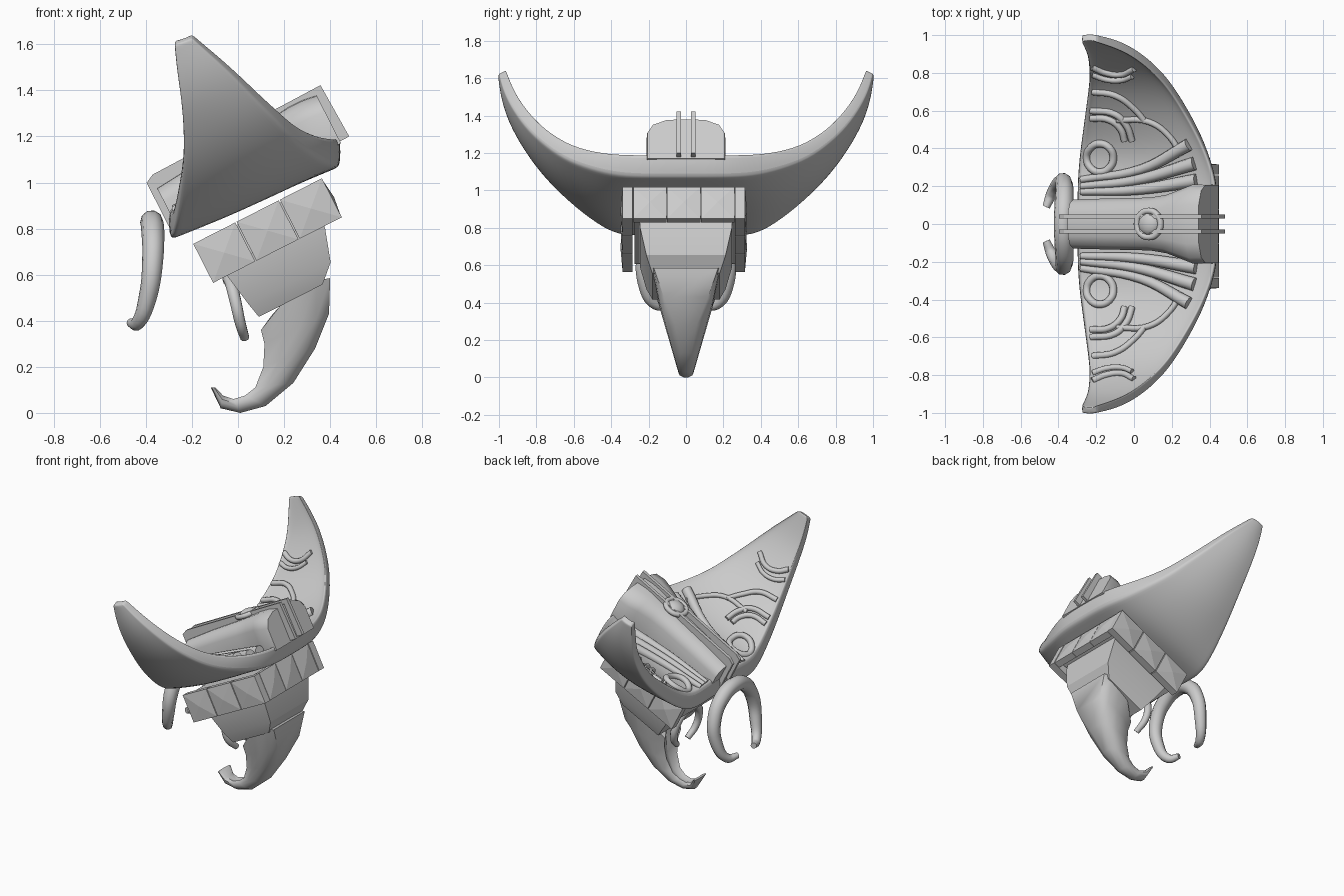
import bpy, bmesh, math
from mathutils import Vector

if "Cube" in bpy.data.objects:
    bpy.data.objects.remove(bpy.data.objects["Cube"])

grey = bpy.data.materials.new("plain grey")
grey.use_nodes = True
grey.diffuse_color = (0.6, 0.6, 0.6, 1)
grey.node_tree.nodes["Principled BSDF"].inputs["Base Color"].default_value = (0.6, 0.6, 0.6, 1)

TILT = math.radians(27)
parts = []


def tilted(u, y, v):
    """Point in the tilted frame of the helmet: u runs backward, v upward."""
    c, s = math.cos(TILT), math.sin(TILT)
    return Vector((u * c - v * s, y, u * s + v * c))


def finish(obj, angle=40):
    obj.data.materials.append(grey)
    parts.append((obj, angle))
    return obj


def from_bmesh(name, bm, angle=40):
    bmesh.ops.recalc_face_normals(bm, faces=bm.faces)
    mesh = bpy.data.meshes.new(name)
    bm.to_mesh(mesh)
    bm.free()
    obj = bpy.data.objects.new(name, mesh)
    bpy.context.collection.objects.link(obj)
    return finish(obj, angle)


def loft(name, rings, angle=40, subdivide=0):
    bm = bmesh.new()
    loops = [[bm.verts.new(p) for p in ring] for ring in rings]
    n = len(loops[0])
    for a, b in zip(loops, loops[1:]):
        for i in range(n):
            j = (i + 1) % n
            bm.faces.new((a[i], a[j], b[j], b[i]))
    bm.faces.new(loops[0])
    bm.faces.new(loops[-1])
    obj = from_bmesh(name, bm, angle)
    if subdivide:
        mod = obj.modifiers.new("smooth", 'SUBSURF')
        mod.levels = mod.render_levels = subdivide
    return obj


def box_ring(u0, u1, w, v):
    return [tilted(u0, -w, v), tilted(u1, -w, v), tilted(u1, w, v), tilted(u0, w, v)]


def tube(name, points, radii, closed=False):
    data = bpy.data.curves.new(name, 'CURVE')
    data.dimensions = '3D'
    data.bevel_depth = 1
    data.bevel_resolution = 3
    data.resolution_u = 6
    data.use_fill_caps = True
    spline = data.splines.new('BEZIER')
    spline.bezier_points.add(len(points) - 1)
    for bp, p, r in zip(spline.bezier_points, points, radii):
        bp.co = p
        bp.radius = r
        bp.handle_left_type = bp.handle_right_type = 'AUTO'
    spline.use_cyclic_u = closed
    obj = bpy.data.objects.new(name, data)
    bpy.context.collection.objects.link(obj)
    bpy.ops.object.select_all(action='DESELECT')
    obj.select_set(True)
    bpy.context.view_layer.objects.active = obj
    bpy.ops.object.convert(target='MESH')
    return finish(bpy.context.view_layer.objects.active, 50)


# Crescent hat: half stations of y, front x, front z, back x, back z, thickness, lean
STATIONS = [
    (0, -.3, .765, .445, 1.195, .125, 0), (.2, -.3, .755, .445, 1.195, .125, 0),
    (.36, -.29, .745, .405, 1.195, .12, 12), (.51, -.27, .84, .345, 1.205, .1, 25),
    (.66, -.25, .97, .26, 1.24, .085, 36), (.77, -.235, 1.085, .185, 1.305, .07, 43),
    (.86, -.235, 1.21, .1, 1.38, .065, 50), (.94, -.245, 1.35, -.01, 1.485, .055, 58),
    (.98, -.265, 1.48, -.11, 1.57, .05, 63), (.997, -.275, 1.59, -.19, 1.635, .04, 65),
    (1, -.275, 1.6, -.2, 1.645, .04, 65)]
INNER = []
rings = []
for y, xf, zf, xb, zb, t, lean in STATIONS:
    a = math.radians(lean)
    out = Vector((0, math.sin(a), -math.cos(a)))
    front_out = Vector((xf, y, zf))
    back_in = Vector((xb, y - out.y * t, zb))
    front_in, back_out = front_out - out * t, back_in + out * t
    INNER.append((front_in.y, xf, front_in.z, xb, back_in.z))
    ring = []
    for s, lip in ((0, 0), (.03, 0), (.06, .12), (.3, .15), (.5, .15), (.7, .15),
                   (.94, .12), (.97, 0), (1, 0)):
        ring.append(front_in.lerp(back_in, s) + out * lip * t)
    chord = (front_out - back_out).length
    for s in (1, .97, .75, .5, .25, .03, 0):
        bulge = .32 * chord * s * (1 - s) * min(1, lean / 30)
        ring.append(back_out.lerp(front_out, 1 - s) + out * bulge)
    rings.append(ring)
mirrored = [[Vector((p.x, -p.y, p.z)) for p in r] for r in reversed(rings[1:])]
loft("crescent_hat", mirrored + rings, 45, 2)


def hat_surface(x, y, side=1):
    """Point on the concave inside of the hat."""
    for p, q in zip(INNER, INNER[1:]):
        if y <= q[0]:
            break
    k = (y - p[0]) / (q[0] - p[0])
    _, xf, zf, xb, zb = (m + (n - m) * k for m, n in zip(p, q))
    return Vector((x, y * side, zf + (zb - zf) * (x - xf) / (xb - xf) - .004))


# Raised ornaments inside each wing of the hat
ORNAMENTS = {
    "inner_rib": ([(-.28, .17), (0, .18), (.33, .23)], .018, .036),
    "middle_rib": ([(-.28, .2), (0, .23), (.32, .32)], .018, .036),
    "outer_rib": ([(-.28, .235), (.04, .29), (.29, .42)], .018, .034),
    "long_arc": ([(-.22, .7), (-.1, .68), (0, .61), (.06, .54)], .018, .016),
    "back_arc": ([(-.09, .55), (.08, .54), (.19, .46), (.25, .36)], .016, .016),
    "upper_hook": ([(-.23, .6), (-.1, .58), (-.04, .52), (-.01, .44)], .018, .018),
    "lower_hook": ([(-.23, .56), (-.13, .55), (-.07, .5), (-.05, .44)], .018, .018),
    "tip_swirl": ([(-.22, .83), (-.15, .8), (-.07, .79), (0, .82)], .018, .016),
    "tip_swirl_low": ([(-.22, .79), (-.15, .765), (-.07, .76), (-.01, .78)], .016, .014)}
circle = [i * math.tau / 8 for i in range(8)]
for side, label in ((1, "left"), (-1, "right")):
    for name, (path, r0, r1) in ORNAMENTS.items():
        n = len(path) - 1
        tube(f"{label}_{name}", [hat_surface(x, y, side) for x, y in path],
             [r0 + (r1 - r0) * i / n for i in range(n + 1)])
    tube(f"{label}_ring", [hat_surface(-.18 + .07 * math.cos(a), .35 + .075 * math.sin(a), side)
                           for a in circle], [.02] * 8, True)

# Central crest: rounded body, widening to the back
crest = []
for u, w, top in ((.13, .13, 1.03), (.35, .135, 1.05), (.6, .14, 1.065), (.7, .155, 1.075),
                  (.79, .185, 1.085), (.86, .21, 1.085), (.93, .207, 1.075)):
    profile = [(-1, 0), (-1, .65), (-.85, .86), (-.5, .98), (0, 1),
               (.5, .98), (.85, .86), (1, .65), (1, 0)]
    crest.append([tilted(u, w * a, .84 + (top - .84) * h) for a, h in profile])
loft("crest_body", crest)
for side, label in ((1, "left"), (-1, "right")):
    loft(f"{label}_crest_fin", [[tilted(u, side * y, v) for u, v in
         ((.1, .84), (.1, 1.07), (.14, 1.09), (.965, 1.105), (.975, .85))] for y in (.028, .05)], 20)

# Round boss on the crest
bm = bmesh.new()
bmesh.ops.create_uvsphere(bm, u_segments=24, v_segments=12, radius=.06)
for v in bm.verts:
    v.co = tilted(.64 + v.co.x, v.co.y, 1.08 + v.co.z * .6)
from_bmesh("crest_boss", bm)
tube("crest_boss_ring", [tilted(.64 + .07 * math.cos(a), .07 * math.sin(a), 1.085)
                         for a in circle], [.017] * 8, True)


# Studded headband: square blocks with shallow pyramid faces
def stud(name, corner, along, outward, size, depth):
    up = Vector((0, 0, 1))
    bm = bmesh.new()
    base, face = [], []
    for a, h in ((0, 0), (1, 0), (1, 1), (0, 1)):
        p = corner + along * (size * a) + up * (.19 * h)
        base.append(bm.verts.new(p))
        face.append(bm.verts.new(p + outward * depth))
    tip = bm.verts.new(corner + along * size / 2 + up * .095 + outward * (depth + .012))
    bm.faces.new(base)
    for i in range(4):
        j = (i + 1) % 4
        bm.faces.new((base[i], base[j], face[j], face[i]))
        bm.faces.new((face[i], face[j], tip))
    for v in bm.verts:
        v.co = tilted(*v.co)
    from_bmesh(name, bm, 8)


SHIFT = -.012
for i in range(3):
    for side, label in ((1, "left"), (-1, "right")):
        stud(f"{label}_stud_{i + 1}", Vector((.16 + .211 * i, SHIFT + side * .275, .552)),
             Vector((1, 0, 0)), Vector((0, side, 0)), .205, .052)
    stud(f"back_stud_{i + 1}", Vector((.74, SHIFT - .27 + .181 * i, .552)),
         Vector((0, 1, 0)), Vector((1, 0, 0)), .178, .045)

# Head inside the band and tapered neck
loft("head_core", [box_ring(.18, .74, .275, .59), box_ring(.18, .74, .275, .73)], 20)
loft("neck_collar", [box_ring(.22, .71, .25, .6), box_ring(.23, .7, .245, .54),
                     box_ring(.255, .655, .212, .4), box_ring(.27, .58, .18, .33)], 25)

# Hooked beak: front point, back point and back breadth of each section;
# the width grows with height and the upper rim arches over the neck
BEAK = [((.10, .36), (.40, .585), .85), ((.115, .30), (.395, .43), .75),
        ((.11, .20), (.335, .28), .5), ((.075, .11), (.24, .13), .4),
        ((.03, .075), (.12, .03), .4), ((-.02, .06), (.01, 0), .4),
        ((-.065, .075), (-.075, .02), .4), ((-.098, .11), (-.118, .11), .4)]
beak = []
for i, (f, b, breadth) in enumerate(BEAK):
    half = [(0, .65), (.3, 1), (.55, 1), (.8, .95), (1, breadth)]
    section = [(.15, 0)] + half + [(s, -w) for s, w in reversed(half)]
    ring = []
    for s, k in section:
        z = f[1] + (b[1] - f[1]) * s
        arch = .22 * s * (1 - s) if i == 0 else 0
        ring.append(Vector((f[0] + (b[0] - f[0]) * s, k * (.033 + .29 * z), z + arch)))
    beak.append(ring)
loft("beak", beak, 50)


# Curled pendants in front of the face
def pendant(name, arm, radii):
    left = [Vector(p) for p in arm]
    right = [Vector((p.x, -p.y, p.z)) for p in reversed(left[1:])]
    tube(name, right + left, radii[:0:-1] + radii)


pendant("large_pendant", [(-.375, 0, .83), (-.37, .12, .79), (-.37, .21, .67), (-.39, .22, .51),
                          (-.435, .16, .39), (-.465, .09, .39)], [.05, .05, .046, .04, .03, .02])
pendant("small_pendant", [(-.04, 0, .58), (-.03, .08, .56), (-.01, .13, .48),
                          (.01, .12, .39), (.03, .06, .325)], [.028, .027, .026, .024, .02])

# Smooth shading with sharp edges kept
for obj, angle in parts:
    bpy.ops.object.select_all(action='DESELECT')
    obj.select_set(True)
    bpy.context.view_layer.objects.active = obj
    bpy.ops.object.shade_smooth_by_angle(angle=math.radians(angle))
